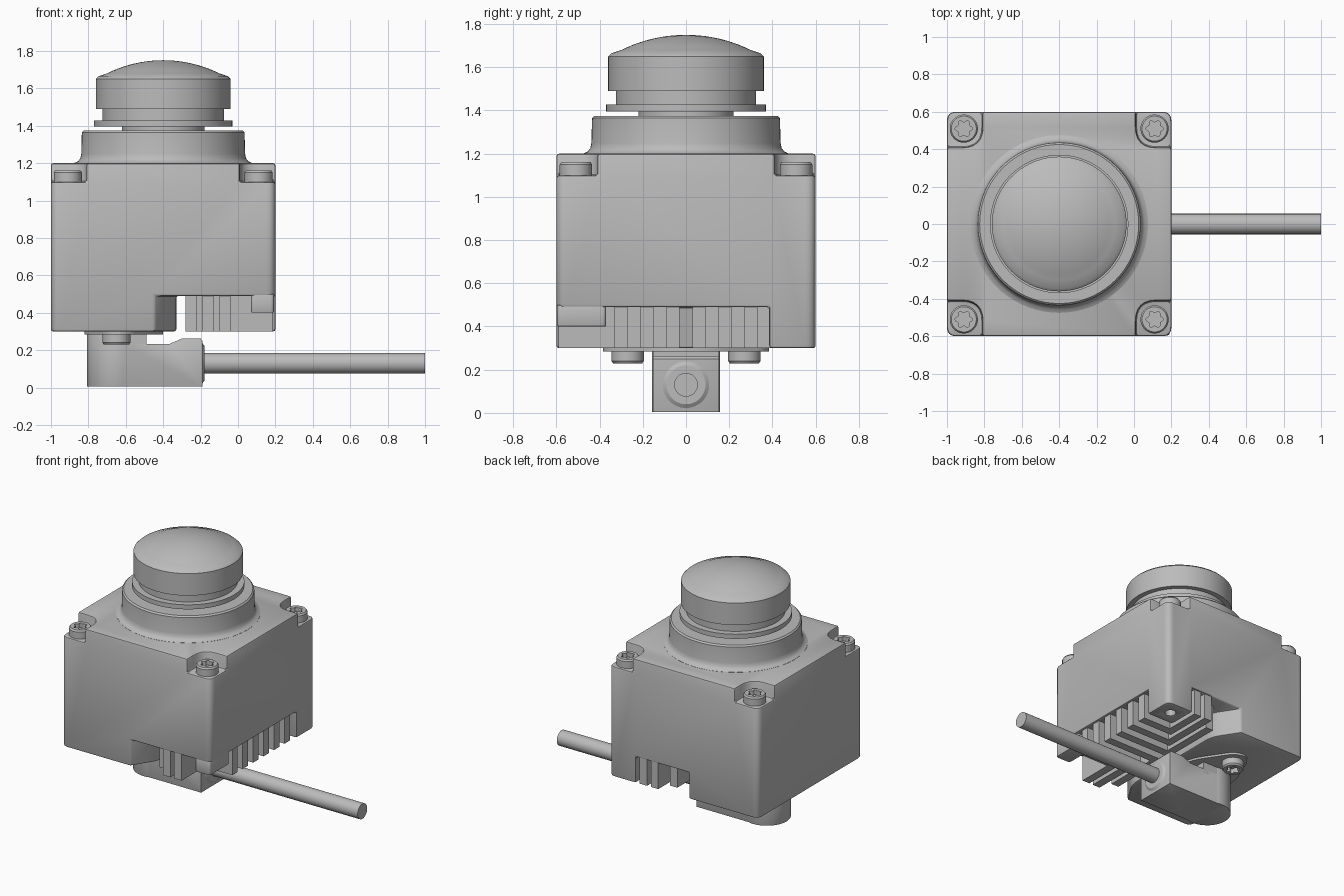
import bpy, bmesh, math
from mathutils import Vector, Matrix

cube = bpy.data.objects.get("Cube")
if cube:
    bpy.data.objects.remove(cube, do_unlink=True)

CX = -0.4  # centre line of the housing

metal = bpy.data.materials.new("plain_grey")
metal.use_nodes = True
GREY = (0.5, 0.5, 0.5, 1)
metal.diffuse_color = GREY
metal.node_tree.nodes["Principled BSDF"].inputs["Base Color"].default_value = GREY


def make(name, bm):
    bmesh.ops.recalc_face_normals(bm, faces=bm.faces)
    mesh = bpy.data.meshes.new(name)
    bm.to_mesh(mesh)
    bm.free()
    mesh.materials.append(metal)
    obj = bpy.data.objects.new(name, mesh)
    bpy.context.collection.objects.link(obj)
    return obj


def smooth(obj):
    bpy.ops.object.select_all(action='DESELECT')
    obj.select_set(True)
    bpy.context.view_layer.objects.active = obj
    bpy.ops.object.shade_smooth_by_angle(angle=math.radians(32))
    return obj


def fillet(corners, steps=6):
    """Round polygon corners given as (x, y, radius)."""
    out = []
    n = len(corners)
    for i, (x, y, r) in enumerate(corners):
        c = Vector((x, y))
        if not r:
            out.append(c)
            continue
        a = c + (Vector(corners[i - 1][:2]) - c).normalized() * r
        b = c + (Vector(corners[(i + 1) % n][:2]) - c).normalized() * r
        for k in range(steps + 1):
            t = k / steps
            out.append(a * (1 - t) ** 2 + c * 2 * t * (1 - t) + b * t * t)
    return out


def prism(name, points, lo, hi, upright=False):
    """Extrude a plan outline along z, or a side outline along y."""
    bm = bmesh.new()
    place = (lambda p, h: (p[0], h, p[1])) if upright else (lambda p, h: (p[0], p[1], h))
    face = bm.faces.new([bm.verts.new(place(p, lo)) for p in points])
    geom = bmesh.ops.extrude_face_region(bm, geom=[face])["geom"]
    shift = Vector(place((0, 0), hi - lo))
    bmesh.ops.translate(bm, vec=shift, verts=[g for g in geom if isinstance(g, bmesh.types.BMVert)])
    return make(name, bm)


def rect(x0, x1, y0, y1, r=0.0):
    return fillet([(x0, y0, r), (x1, y0, r), (x1, y1, r), (x0, y1, r)])


def lathe(name, profile, origin, matrix=None, segs=72):
    """Spin (radius, height, lobe) rings; the lobe gives a star outline."""
    bm = bmesh.new()
    rings = []
    for r, z, *lobe in profile:
        ring = []
        for i in range(segs):
            a = math.tau * i / segs
            q = r + (lobe[0] * math.cos(6 * a) if lobe else 0)
            ring.append(bm.verts.new((q * math.cos(a), q * math.sin(a), z)))
        rings.append(ring)
    for lower, upper in zip(rings, rings[1:]):
        for i in range(segs):
            j = (i + 1) % segs
            bm.faces.new((lower[i], lower[j], upper[j], upper[i]))
    bm.faces.new(rings[0])
    bm.faces.new(rings[-1])
    bmesh.ops.transform(bm, matrix=Matrix.Translation(origin) @ (matrix or Matrix()), verts=bm.verts)
    return make(name, bm)


def finish(obj, cutters=(), operation='DIFFERENCE', bevel=0.0):
    """Bake booleans and a small edge bevel, then smooth."""
    for c in cutters:
        c.hide_render = True
        mod = obj.modifiers.new("boolean", 'BOOLEAN')
        mod.operation, mod.object, mod.solver = operation, c, 'EXACT'
    if bevel:
        mod = obj.modifiers.new("bevel", 'BEVEL')
        mod.width, mod.segments, mod.limit_method = bevel, 2, 'ANGLE'
        mod.angle_limit = math.radians(40)
    bpy.context.view_layer.update()
    graph = bpy.context.evaluated_depsgraph_get()
    mesh = bpy.data.meshes.new_from_object(obj.evaluated_get(graph))
    obj.modifiers.clear()
    obj.data = mesh
    for c in cutters:
        bpy.data.objects.remove(c, do_unlink=True)
    return smooth(obj)


# Housing with four screw notches, an underside pocket and a threaded post
housing = prism("housing", rect(-1, 0.2, -0.6, 0.6, 0.05), 0.3, 1.2)
cutters = []
for sx in (-1, 1):
    for sy in (-1, 1):
        notch = fillet([(CX + sx * 0.41, sy * 0.41, 0.11), (CX + sx * 0.8, sy * 0.41, 0),
                        (CX + sx * 0.8, sy * 0.8, 0), (CX + sx * 0.41, sy * 0.8, 0)])
        cutters.append(prism("notch_cutter", notch, 1.1, 1.4))
pocket = [(-0.51, -0.7, 0), (0.3, -0.7, 0), (0.3, 0.385, 0), (-0.015, 0.385, 0.03),
          (-0.015, 0.7, 0), (-0.51, 0.7, 0), (-0.33, 0.42, 0.06), (-0.33, -0.42, 0.06)]
cutters.append(prism("pocket_cutter", fillet(pocket), 0.1, 0.49))
cutters.append(lathe("hole_cutter", [(0.035, 0.2), (0.035, 0.42)], (0.09, 0.49, 0), segs=24))
finish(housing, cutters, bevel=0.012)

# Short boss in the front corner of the pocket
finish(prism("short_boss", rect(0.07, 0.192, -0.597, -0.37, 0.02), 0.4, 0.5), bevel=0.006)

# Nested L-shaped cooling fins, mirrored front to back
T = 0.03
for k in range(3):
    y, x = 0.3 - 0.12 * k, -0.07 - 0.09 * k
    for side, s in (("back", 1), ("front", -1)):
        tip = 0.59 if k < 2 else 0.5
        ell = [(x - T, y - T), (0.185, y - T), (0.185, y + T), (x + T, y + T), (x + T, tip), (x - T, tip)]
        prism(f"{side}_cooling_fin_{k + 1}", [(px, s * py) for px, py in ell], 0.3, 0.5)

# Collar with a flared foot
smooth(lathe("lens_collar", [(0.475, 1.19), (0.475, 1.201), (0.455, 1.21), (0.443, 1.225), (0.438, 1.25),
                             (0.435, 1.365), (0.425, 1.375)], (CX, 0, 0)))

# Lens barrel and front glass dome
R = 0.678
dome = [(0.3 * (1 - k / 10), 1.75 - R + math.sqrt(R * R - (0.3 * (1 - k / 10)) ** 2)) for k in range(10)]
barrel = [(0.22, 1.37), (0.22, 1.395), (0.37, 1.395), (0.37, 1.428), (0.325, 1.428), (0.325, 1.49),
          (0.36, 1.49), (0.36, 1.65), (0.345, 1.665)]
smooth(lathe("lens", barrel + dome + [(0.004, 1.75)], (CX, 0, 0)))

# Star-socket screws: four on top, two under the connector flange
head = [(0.075, 0), (0.075, 0.052), (0.067, 0.063), (0.04, 0.063, 0.007), (0.04, 0.03, 0.007)]
for sx in (-1, 1):
    for sy in (-1, 1):
        smooth(lathe("housing_screw", head, (CX + sx * 0.51, sy * 0.51, 1.098)))
FLIP = Matrix.Rotation(math.pi, 4, 'X')
for sy in (-1, 1):
    smooth(lathe("flange_screw", head, (-0.65, sy * 0.27, 0.292), FLIP))

# Diamond-shaped connector flange
flange = [(-0.82, -0.1, 0.08), (-0.7, -0.385, 0.07), (-0.59, -0.385, 0.07), (-0.4, -0.1, 0.1),
          (-0.4, 0.1, 0.1), (-0.59, 0.385, 0.07), (-0.7, 0.385, 0.07), (-0.82, 0.1, 0.08)]
smooth(prism("connector_flange", fillet(flange), 0.285, 0.31))

# Right-angle connector: round base joined to a stepped arm
base = lathe("connector", [(0.158, 0.005), (0.158, 0.29)], (-0.65, 0, 0))
arm = [(-0.65, 0.005), (-0.19, 0.005), (-0.19, 0.25), (-0.2, 0.262), (-0.3, 0.262), (-0.37, 0.232), (-0.65, 0.232)]
finish(base, [prism("arm_union", arm, -0.152, 0.152, True)], 'UNION', 0.006)
prism("connector_neck", rect(-0.65, -0.49, -0.152, 0.152), 0.2, 0.288)

# Gland ring and cable
SIDE = Matrix.Rotation(math.pi / 2, 4, 'Y')
smooth(lathe("cable_gland", [(0.115, -0.22), (0.115, -0.195), (0.09, -0.178)], (0, 0, 0.13), SIDE))
smooth(lathe("cable", [(0.055, -0.22), (0.055, 1.0)], (0, 0, 0.13), SIDE, 40))
